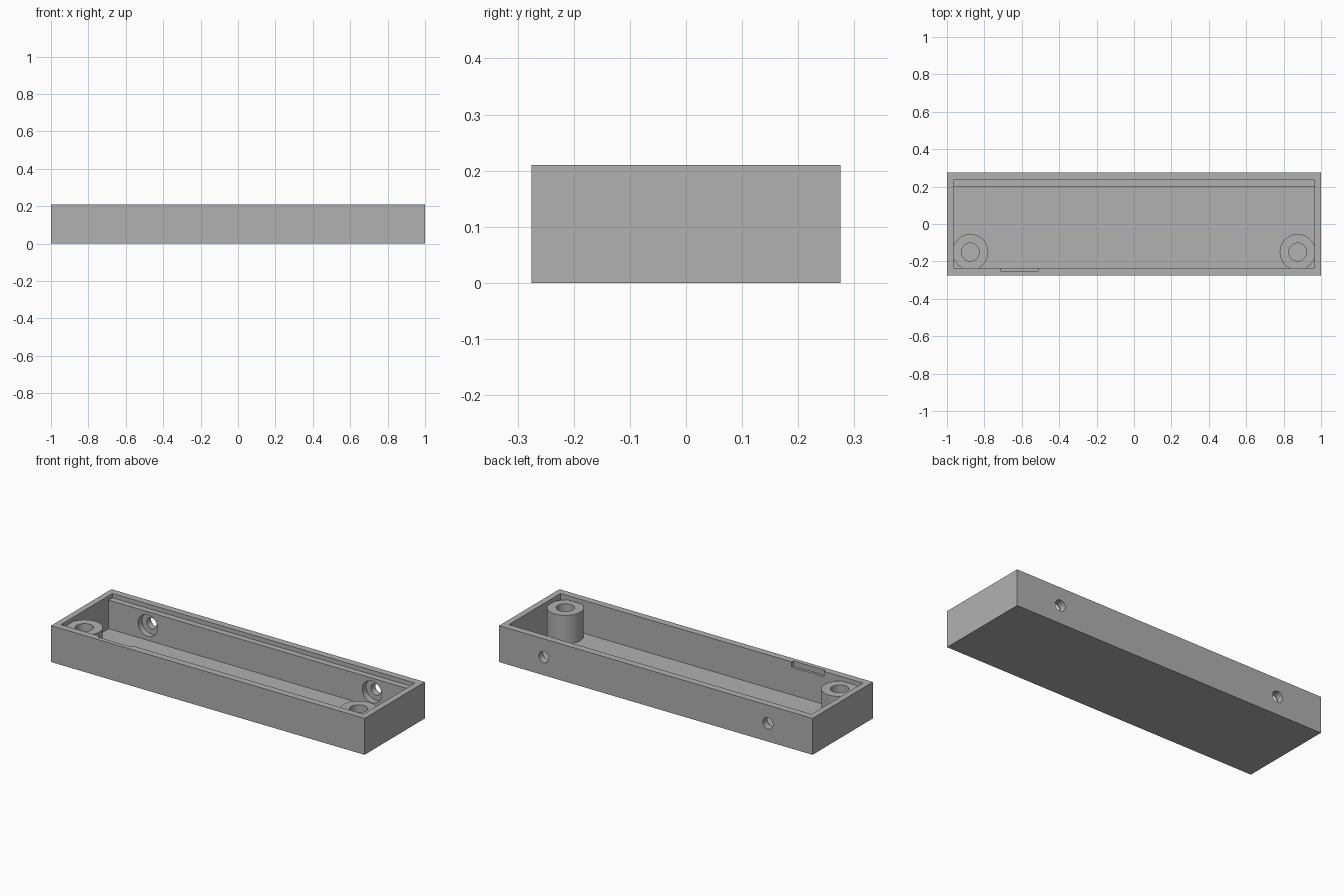
import bpy, bmesh, math
from mathutils import Matrix, Vector

default = bpy.data.objects.get("Cube")
if default:
    bpy.data.objects.remove(default, do_unlink=True)

# One plain grey plastic
grey = bpy.data.materials.new("grey plastic")
grey.use_nodes = True
COLOUR = (0.44, 0.44, 0.44, 1)
grey.diffuse_color = COLOUR
grey.node_tree.nodes["Principled BSDF"].inputs["Base Color"].default_value = COLOUR


def finish(name, bm):
    bmesh.ops.recalc_face_normals(bm, faces=bm.faces[:])
    mesh = bpy.data.meshes.new(name)
    bm.to_mesh(mesh)
    bm.free()
    mesh.materials.append(grey)
    obj = bpy.data.objects.new(name, mesh)
    bpy.context.collection.objects.link(obj)
    return obj


def box(name, low, high):
    low, high = Vector(low), Vector(high)
    bm = bmesh.new()
    bmesh.ops.create_cube(bm, size=1)
    bmesh.ops.scale(bm, vec=high - low, verts=bm.verts)
    bmesh.ops.translate(bm, vec=(low + high) / 2, verts=bm.verts)
    return finish(name, bm)


def cylinder(name, radius, start, end):
    start, end = Vector(start), Vector(end)
    axis = end - start
    turn = axis.to_track_quat('Z', 'Y').to_matrix().to_4x4()
    bm = bmesh.new()
    bmesh.ops.create_cone(bm, cap_ends=True, segments=48, radius1=radius,
                          radius2=radius, depth=axis.length,
                          matrix=Matrix.Translation((start + end) / 2) @ turn)
    return finish(name, bm)


def cut(target, cutter):
    cutter.hide_render = True
    mod = target.modifiers.new("cut", 'BOOLEAN')
    mod.operation, mod.solver, mod.object = 'DIFFERENCE', 'EXACT', cutter
    bpy.context.view_layer.objects.active = target
    bpy.ops.object.modifier_apply(modifier=mod.name)
    bpy.data.objects.remove(cutter, do_unlink=True)


def smooth(obj):
    bpy.ops.object.select_all(action='DESELECT')
    obj.select_set(True)
    bpy.context.view_layer.objects.active = obj
    bpy.ops.object.shade_smooth_by_angle(angle=math.radians(30))


HEIGHT, FLOOR, LEDGE = 0.21, 0.02, 0.185
INNER_X, INNER_Y, LEDGE_Y = 0.965, 0.235, 0.20

# Tray body
tray = box("tray", (-1, -0.275, 0), (1, 0.275, HEIGHT))

# Cavity: stepped profile that leaves a ledge along the back wall
profile = [(-INNER_Y, FLOOR), (LEDGE_Y, FLOOR), (LEDGE_Y, LEDGE),
           (INNER_Y, LEDGE), (INNER_Y, 0.3), (-INNER_Y, 0.3)]
bm = bmesh.new()
face = bm.faces.new([bm.verts.new((-INNER_X, y, z)) for y, z in profile])
side = bmesh.ops.extrude_face_region(bm, geom=[face])["geom"]
bmesh.ops.translate(bm, vec=(2 * INNER_X, 0, 0),
                    verts=[v for v in side if isinstance(v, bmesh.types.BMVert)])
if face.is_valid and len(bm.faces) == len(profile) + 1:
    bm.faces.new([v for v in bm.verts if v.co.x < 0])
cut(tray, finish("cavity", bm))

# Shallow notch in the inner edge of the front wall
cut(tray, box("notch", (-0.715, -0.25, 0.18), (-0.51, -0.2, 0.3)))

# Screw holes through the back wall, counterbored from inside
for x in (-0.715, 0.715):
    cut(tray, cylinder("screw_hole", 0.032, (x, 0.1, 0.105), (x, 0.4, 0.105)))
    cut(tray, cylinder("counterbore", 0.062, (x, 0.1, 0.105), (x, 0.235, 0.105)))
smooth(tray)

# Hollow screw posts in the front corners
for name, x in (("left_post", 0.875), ("right_post", -0.875)):
    post = cylinder(name, 0.096, (x, -0.15, 0.01), (x, -0.15, LEDGE))
    cut(post, cylinder("bore", 0.048, (x, -0.15, -0.1), (x, -0.15, 0.4)))
    smooth(post)
